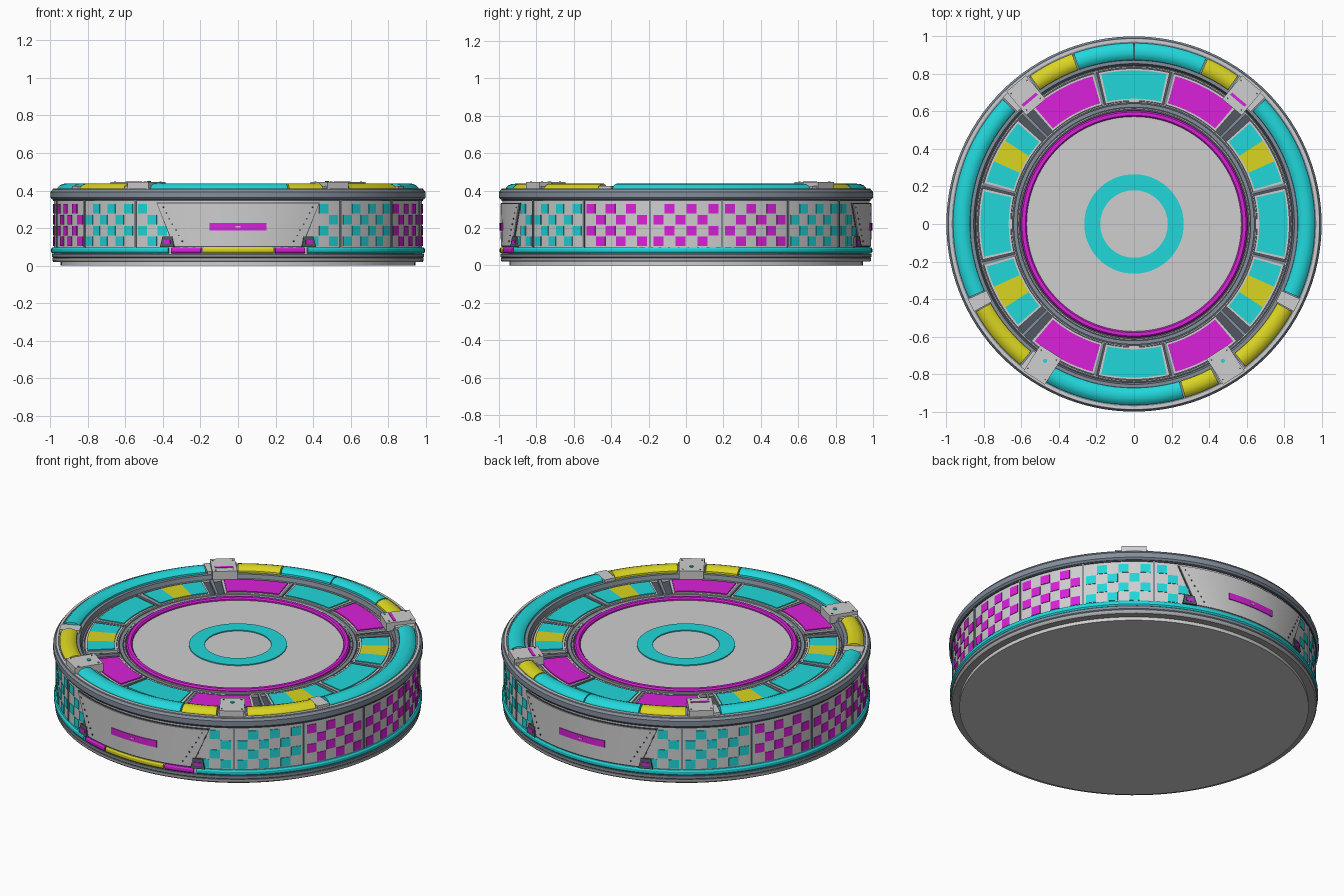
import bpy, bmesh, math
from mathutils import Matrix, Vector

if "Cube" in bpy.data.objects:
    bpy.data.objects.remove(bpy.data.objects["Cube"])


def material(name, r, g, b):
    m = bpy.data.materials.new(name)
    m.diffuse_color = (r, g, b, 1)
    m.use_nodes = True
    m.node_tree.nodes["Principled BSDF"].inputs["Base Color"].default_value = m.diffuse_color
    return m


LIGHT = material("light grey", .62, .62, .62)
CYAN = material("cyan", .015, .68, .71)
MAGENTA = material("magenta", .70, .015, .70)
YELLOW = material("yellow", .70, .66, .015)
DARK = material("dark slate", .085, .095, .12)
STEEL = material("steel blue", .23, .27, .33)
MID = material("mid grey", .40, .40, .41)


def sweep(bm, prof, centre=0, half=180, widths=None):
    """Sweep a closed (radius, z) profile round z; widths scales the end angle per point."""
    full = half >= 180
    n = 120 if full else max(1, math.ceil(half * 2 / 3))
    rows = []
    for i in range(n if full else n + 1):
        t = 2 * i / n - 1
        row = []
        for k, (r, z) in enumerate(prof):
            a = math.radians(centre + t * half * (widths[k] if widths else 1))
            row.append(bm.verts.new((r * math.cos(a), r * math.sin(a), z)))
        rows.append(row)
    m = len(prof)
    for i in range(n):
        p, q = rows[i], rows[(i + 1) % len(rows)]
        for k in range(m):
            bm.faces.new((p[k], q[k], q[(k + 1) % m], p[(k + 1) % m]))
    if not full:
        bm.faces.new(rows[0])
        bm.faces.new(rows[-1])


def rect(r0, r1, z0, z1):
    return [(r0, z0), (r1, z0), (r1, z1), (r0, z1)]


def finish(bm, name, mat):
    bmesh.ops.recalc_face_normals(bm, faces=bm.faces)
    me = bpy.data.meshes.new(name)
    bm.to_mesh(me)
    bm.free()
    ob = bpy.data.objects.new(name, me)
    me.materials.append(mat)
    bpy.context.collection.objects.link(ob)
    bpy.ops.object.select_all(action='DESELECT')
    bpy.context.view_layer.objects.active = ob
    ob.select_set(True)
    bpy.ops.object.shade_smooth_by_angle(angle=math.radians(30))
    return ob


def part(name, mat, *pieces):
    """Each piece is (profile, centre, half[, widths])."""
    bm = bmesh.new()
    for p in pieces:
        sweep(bm, *p)
    return finish(bm, name, mat)


def span(prof, a0, a1):
    return (prof, (a0 + a1) / 2, (a1 - a0) / 2)


def disc(name, mat, r, z0, z1):
    bm = bmesh.new()
    bmesh.ops.create_cone(bm, cap_ends=True, segments=120, radius1=r, radius2=r, depth=z1 - z0,
                          matrix=Matrix.Translation((0, 0, (z0 + z1) / 2)))
    return finish(bm, name, mat)


def boxes(name, mat, items):
    """Boxes given as (angle, radius, z, radial size, tangent size, height)."""
    bm = bmesh.new()
    for a, r, z, sx, sy, sz in items:
        mx = (Matrix.Rotation(math.radians(a), 4, 'Z') @ Matrix.Translation((r, 0, z))
              @ Matrix.Diagonal((sx, sy, sz, 1)))
        bmesh.ops.create_cube(bm, size=1, matrix=mx)
    return finish(bm, name, mat)


# Base and drum
disc("foot", LIGHT, .945, 0, .03)
part("base_ring", MID, ([(.5, .02), (.985, .02), (.99, .028), (.99, .04), (.5, .04)],))
part("base_band", STEEL, ([(.5, .04), (.985, .04), (.992, .046), (.992, .062), (.5, .062)],))
disc("drum_wall", LIGHT, .982, .06, .36)
part("top_rim", STEEL, ([(.93, .352), (.99, .352), (1.0, .362), (1.0, .392), (.99, .405), (.93, .405)],))
part("rim_edge", LIGHT, (rect(.972, .986, .40, .41),))
part("rim_shadow_gap", DARK, (rect(.93, .987, .345, .354),))

# Lower light band, with a coloured run at the front
band = [(.97, .064), (.99, .064), (.996, .072), (.996, .088), (.99, .097), (.97, .097)]
part("lower_band", CYAN, span(band, -68, 248))
part("lower_band_yellow", YELLOW, span(band, 259, 281))
part("lower_band_magenta", MAGENTA, span(band, 249, 258.5), span(band, 281.5, 291))

# Wall checkers: sixteen bays, magenta on the sides, cyan toward front and back
checks = {MAGENTA: [], CYAN: []}
for bay in range(16):
    if bay in (4, 12):
        continue
    a = bay * 22.5
    side = abs(math.sin(math.radians(a))) < .5
    for col in range(6):
        for row in range(4):
            c = a + (col - 2.5) * 3.45
            off = abs(((c + 90) % 180) - 90)
            if (col + row + bay) % 2 == 0 and off < 68 - row * 1.2:
                z = .103 + row * .058
                checks[MAGENTA if side else CYAN].append((rect(.975, .9855, z, z + .051), c, 1.6))
part("side_checkers", MAGENTA, *checks[MAGENTA])
part("corner_checkers", CYAN, *checks[CYAN])
posts = [11.25 + 22.5 * k for k in range(16) if k not in (3, 4, 11, 12)]
part("wall_posts", STEEL, *[(rect(.97, .988, .097, .348), a, .3) for a in posts])

# Front and back hatches: wide at the top, with a slot, corner brackets and rivets
hatch = [(.96, .105), (.99, .105), (.993, .33), (.96, .33)]
ends = (90, 270)
part("hatches", LIGHT, *[(hatch, a, 25.7, (.78, .78, 1, 1)) for a in ends])
trim = [(.96, .098), (.987, .098), (.988, .335), (.96, .335)]
part("hatch_outline", DARK, *[(trim, a, 26.1, (.78, .78, 1, 1)) for a in ends])
part("hatch_slots", MAGENTA, *[(rect(.98, .996, .187, .226), a, 8.7) for a in ends])
boxes("slot_marks", LIGHT, [(a, .996, .206, .004, .025, .008) for a in ends])
bracket = [(.96, .098), (1.0, .098), (.994, .155), (.96, .155)]
feet = [a + s * 22.3 for a in ends for s in (-1, 1)]
part("hatch_brackets", DARK, *[(bracket, a, 2.3, (1, 1, .7, .7)) for a in feet])
part("bracket_lamps", MAGENTA, *[(rect(.97, 1.0, .115, .135), a, 1.1) for a in feet])
boxes("hatch_rivets", DARK, [(a + s * (17.5 + 6.2 * k / 6), .992, .13 + .03 * k, .006, .007, .007)
                             for a in ends for s in (-1, 1) for k in range(7)])

# Deck under the top panels
disc("deck", DARK, .96, .34, .375)
part("deck_shoulder", STEEL, ([(.845, .37), (.97, .37), (.97, .408), (.855, .408)],))
part("deck_thin_rings", LIGHT, *[(rect(r, r + .007, .37, z),)
                                 for r, z in ((.648, .386), (.612, .388), (.834, .388), (.972, .408))])
part("channel_rings", STEEL, (rect(.622, .642, .37, .385),))

# Centre floor and rings
disc("centre_floor", LIGHT, .58, .35, .382)
part("floor_ring", CYAN, (rect(.18, .265, .375, .388),))
part("inner_ring", MAGENTA, ([(.572, .37), (.572, .39), (.579, .398), (.597, .398), (.605, .39), (.605, .37)],))

# Twelve deck panels, each on a light frame
frames, cyan_p, mag_p, yel_p = [], [], [], []
panel = rect(.668, .818, .375, .393)
for k in range(12):
    a = 30 * k
    frames.append((rect(.657, .829, .37, .387), a, 13.3))
    if k % 3 == 0:
        cyan_p.append((panel, a, 12.3))
    elif k in (2, 4, 8, 10):
        mag_p.append((panel, a + (2 if k in (2, 8) else -2), 12.3))
        frames[-1] = (frames[-1][0], mag_p[-1][1], 13.3)
    else:
        c = a + (-1.5 if k in (1, 7) else 1.5)
        frames[-1] = (frames[-1][0], c, 13.3)
        cyan_p += [(panel, c - 8.4, 4), (panel, c + 8.4, 4)]
        yel_p.append((panel, c, 4.4))
part("panel_frames", LIGHT, *frames)
part("cyan_panels", CYAN, *cyan_p)
part("magenta_panels", MAGENTA, *mag_p)
part("yellow_panels", YELLOW, *yel_p)
part("panel_dividers", STEEL, *[(rect(.65, .835, .37, .39), s + d, .6)
                                for s in (0, 180) for d in (-14.7, 14.7, 45, -45, 75.5, -75.5)])

# Raised outer tube lights in runs, with light joints
tube = [(.872, .40), (.874, .418), (.888, .431), (.908, .437), (.93, .436),
        (.95, .428), (.963, .414), (.966, .40)]
part("outer_tubes_cyan", CYAN, *[span(tube, *s) for s in
     ((66.5, 89.8), (90.2, 109.5), (-24, 43.5), (136.5, 204), (240.5, 286))])
part("outer_tubes_yellow", YELLOW, *[span(tube, *s) for s in
     ((55, 66), (110, 125), (-52, -29), (286.5, 298), (209, 231))])
joint = rect(.862, .972, .39, .425)
part("tube_joints", LIGHT, *[span(joint, *s) for s in
     ((-28.7, -24.3), (204.3, 208.7), (44, 54.5), (125.5, 136), (231.5, 240), (298.5, 307.5))])

# Clamp plates with slots, studs and screws
upper, lower = (50, 130), (237, 303)
plates = upper + lower
boxes("clamp_plates", LIGHT, [(a, .895, .42, .165, .135, .05) for a in plates])
boxes("clamp_slots", MAGENTA, [(a, .865, .445, .016, .10, .006) for a in upper])
bm = bmesh.new()
for a in lower:
    t = math.radians(a)
    bmesh.ops.create_cone(bm, cap_ends=True, segments=16, radius1=.011, radius2=.011, depth=.008,
                          matrix=Matrix.Translation((.87 * math.cos(t), .87 * math.sin(t), .446)))
finish(bm, "clamp_studs", CYAN)
boxes("clamp_screws", DARK, [(a + s * 3.3, r, .4455, .008, .008, .004)
                             for a in plates for s in (-1, 1) for r in (.835, .955)])
